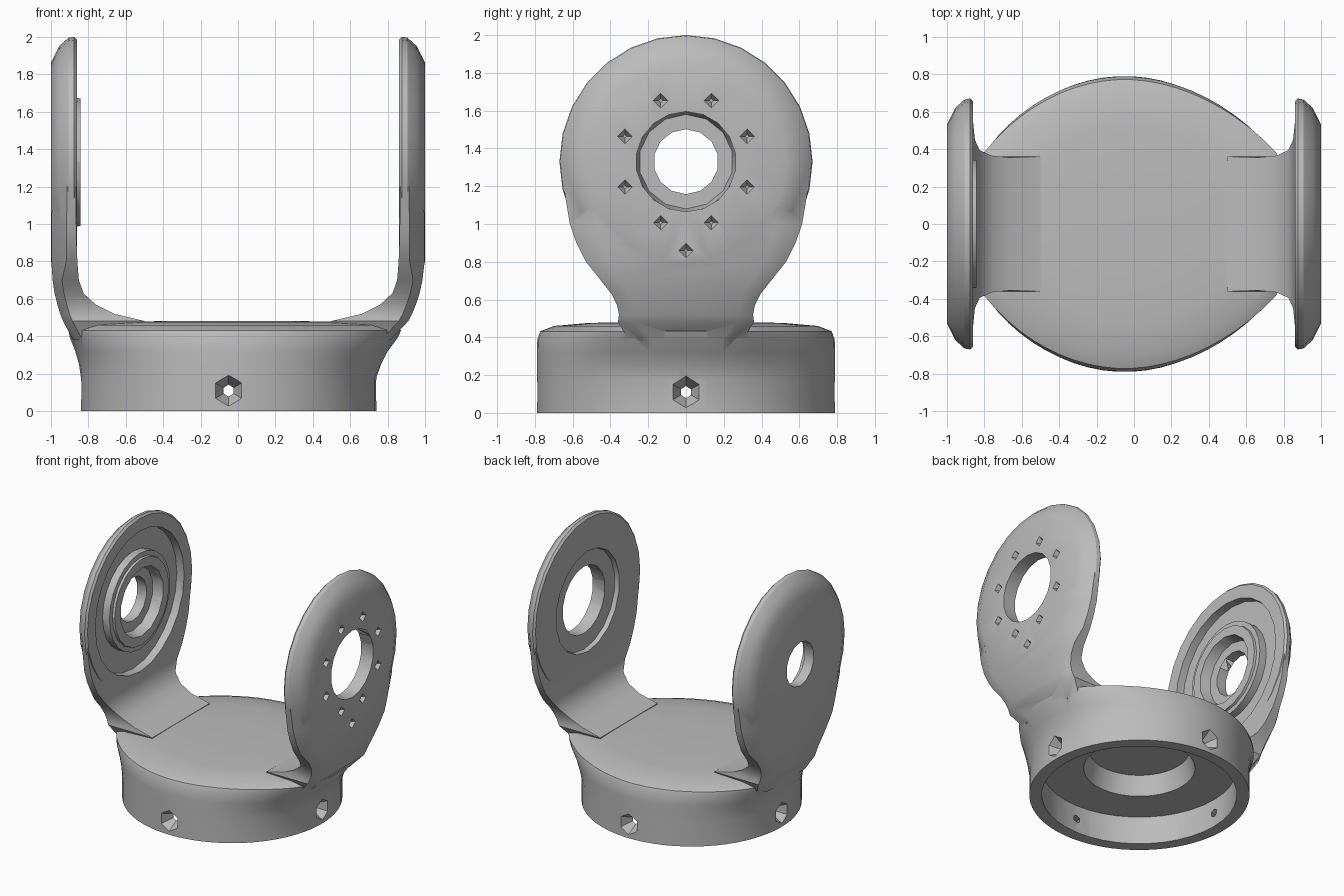
import bpy, bmesh, math
from mathutils import Matrix

cube = bpy.data.objects.get("Cube")
if cube:
    bpy.data.objects.remove(cube, do_unlink=True)

HUB_X = -0.05      # hub axis
HUB_R = 0.79
EYE_Z = 1.33       # height of the pivot axis


def make_object(name, bm):
    bmesh.ops.remove_doubles(bm, verts=bm.verts[:], dist=0.0005)
    bmesh.ops.recalc_face_normals(bm, faces=bm.faces[:])
    mesh = bpy.data.meshes.new(name)
    bm.to_mesh(mesh)
    bm.free()
    ob = bpy.data.objects.new(name, mesh)
    bpy.context.collection.objects.link(ob)
    return ob


def loft(name, rings):
    """Skin a stack of equal point rings and cap both ends."""
    bm = bmesh.new()
    rings = [[bm.verts.new(p) for p in ring] for ring in rings]
    for a, b in zip(rings, rings[1:]):
        for i in range(len(a)):
            j = (i + 1) % len(a)
            bm.faces.new((a[i], a[j], b[j], b[i]))
    bm.faces.new(rings[0])
    bm.faces.new(rings[-1])
    bmesh.ops.triangulate(bm, faces=bm.faces[:])
    return make_object(name, bm)


def lathe(name, profile, steps, matrix, closed=False):
    """Revolve (radius, height) points about local z."""
    bm = bmesh.new()
    vs = [bm.verts.new((r, 0, h)) for r, h in profile]
    pairs = list(zip(vs, vs[1:])) + ([(vs[-1], vs[0])] if closed else [])
    es = [bm.edges.new(p) for p in pairs]
    bmesh.ops.spin(bm, geom=vs + es, cent=(0, 0, 0), axis=(0, 0, 1),
                   angle=math.tau, steps=steps, use_merge=False)
    bmesh.ops.remove_doubles(bm, verts=bm.verts[:], dist=0.0005)
    bm.transform(matrix)
    return make_object(name, bm)


def drum(name, r1, r2, low, high, steps, matrix):
    return lathe(name, [(0, low), (r1, low), (r2, high), (0, high)], steps, matrix)


def combine(target, other, operation):
    mod = target.modifiers.new(operation, "BOOLEAN")
    mod.operation = operation
    mod.solver = "EXACT"
    mod.object = other
    bpy.context.view_layer.objects.active = target
    bpy.ops.object.modifier_apply(modifier=mod.name)
    bpy.data.objects.remove(other, do_unlink=True)


def eye_axis(side):
    """Local z becomes the outward x axis of one arm."""
    return Matrix.Translation((0, 0, EYE_Z)) @ Matrix.Rotation(side * math.pi / 2, 4, "Y")


def hub_ring(z, r, flare_plus, flare_minus, count=64):
    """Circle drawn out towards both arms, fading to nothing at front and back."""
    ring = []
    for i in range(count):
        a = math.tau * (i + .5) / count
        fade = min(1, HUB_R * (1 - abs(math.sin(a))) / .43)
        push = flare_plus if math.cos(a) > 0 else -flare_minus
        ring.append((HUB_X + r * math.cos(a) + push * fade, r * math.sin(a), z))
    return ring


# hub levels: z, radius, flare towards +x, flare towards -x
HUB = [
    (0, .79, 0, 0),
    (.18, .79, 0, 0),
    (.25, .79, .025, .01),
    (.32, .79, .06, .03),
    (.39, .788, .115, .06),
    (.432, .772, .15, .085),
    (.46, .70, .17, .1),
    (.476, .52, .16, .1),
    (.482, .25, .1, .08),
]
bracket = loft("fork_bracket", [hub_ring(*level) for level in HUB])

# neck levels: z, half width, outer x left, outer x right, inner x
NECK = [
    (1.20, .648, .992, .992, .866),
    (1.00, .615, .996, .996, .864),
    (0.90, .58, .997, .997, .862),
    (0.80, .53, .997, .997, .858),
    (0.70, .45, .985, .99, .85),
    (0.63, .395, .97, .98, .825),
    (0.57, .365, .95, .965, .76),
    (0.52, .355, .93, .95, .66),
    (0.482, .36, .91, .935, .50),
    (0.38, .30, .815, .88, .50),
]


def neck(side):
    """Flared web between hub and arm disc."""
    rings = []
    for z, w, left, right, xi in NECK:
        xo = left if side > 0 else right
        xm = xo - (.08 if z > .75 else .05)
        pts = [(xi, -w), (xm, -w), (xo, -.77 * w), (xo, .77 * w), (xm, w), (xi, w)]
        rings.append([(side * x, y, z) for x, y in pts])
    return loft("neck", rings)


# arms: neck plus bevelled disc
DISC = [(0, .86), (.655, .86), (.67, .875), (.665, .905), (.62, .955), (.53, 1.0), (0, 1.0)]
for side in (1, -1):
    combine(bracket, neck(side), "UNION")
    combine(bracket, lathe("disc", DISC, 28, eye_axis(side)), "UNION")

# right arm: pocket with a raised ring around a stepped small hole
minus = eye_axis(-1)
combine(bracket, drum("boss", .34, .36, .842, .95, 20, minus), "UNION")
combine(bracket, lathe("pocket", [(.38, .8), (.56, .8), (.55, .92), (.38, .92)],
                       24, minus, True), "DIFFERENCE")
SEAT = [(0, .8), (.28, .8), (.25, .92), (.172, .92), (.172, 1.1), (0, 1.1)]
combine(bracket, lathe("seat", SEAT, 14, minus), "DIFFERENCE")

# left arm: wide bore, shallow inner counterbore, screw dents
plus = eye_axis(1)
combine(bracket, drum("bore", .265, .265, .7, 1.1, 18, plus), "DIFFERENCE")
combine(bracket, drum("counterbore", .41, .39, .8, .895, 18, plus), "DIFFERENCE")
dents = [(.35, math.tau * (i + .5) / 8) for i in range(8)] + [(.47, -math.pi / 2)]
for radius, a in dents:
    place = Matrix.Translation((0, radius * math.cos(a), EYE_Z + radius * math.sin(a)))
    turn = Matrix.Rotation(math.pi / 2, 4, "Y")
    combine(bracket, drum("dent", .01, .045, .955, 1.01, 4, place @ turn), "DIFFERENCE")

# stepped cavity under the hub
hub_axis = Matrix.Translation((HUB_X, 0, 0))
CAVITY = [(0, -.1), (.70, -.1), (.70, .22), (.40, .22), (.36, .37), (0, .37)]
combine(bracket, lathe("cavity", CAVITY, 40, hub_axis), "DIFFERENCE")

# four funnel shaped fixing holes through the hub wall
for i in range(4):
    spin = Matrix.Rotation(i * math.pi / 2, 4, "Z") @ Matrix.Rotation(math.pi / 2, 4, "Y")
    place = Matrix.Translation((HUB_X, 0, .11))
    combine(bracket, drum("fixing", .015, .1, .67, .82, 6, place @ spin), "DIFFERENCE")

# one grey material
grey = bpy.data.materials.new("plain_grey")
grey.use_nodes = True
colour = (.5, .5, .5, 1)
grey.diffuse_color = colour
grey.node_tree.nodes["Principled BSDF"].inputs["Base Color"].default_value = colour
bracket.data.materials.clear()
bracket.data.materials.append(grey)
for p in bracket.data.polygons:
    p.material_index = 0

bpy.ops.object.select_all(action="DESELECT")
bracket.select_set(True)
bpy.context.view_layer.objects.active = bracket
bpy.ops.object.shade_smooth_by_angle(angle=math.radians(32))
